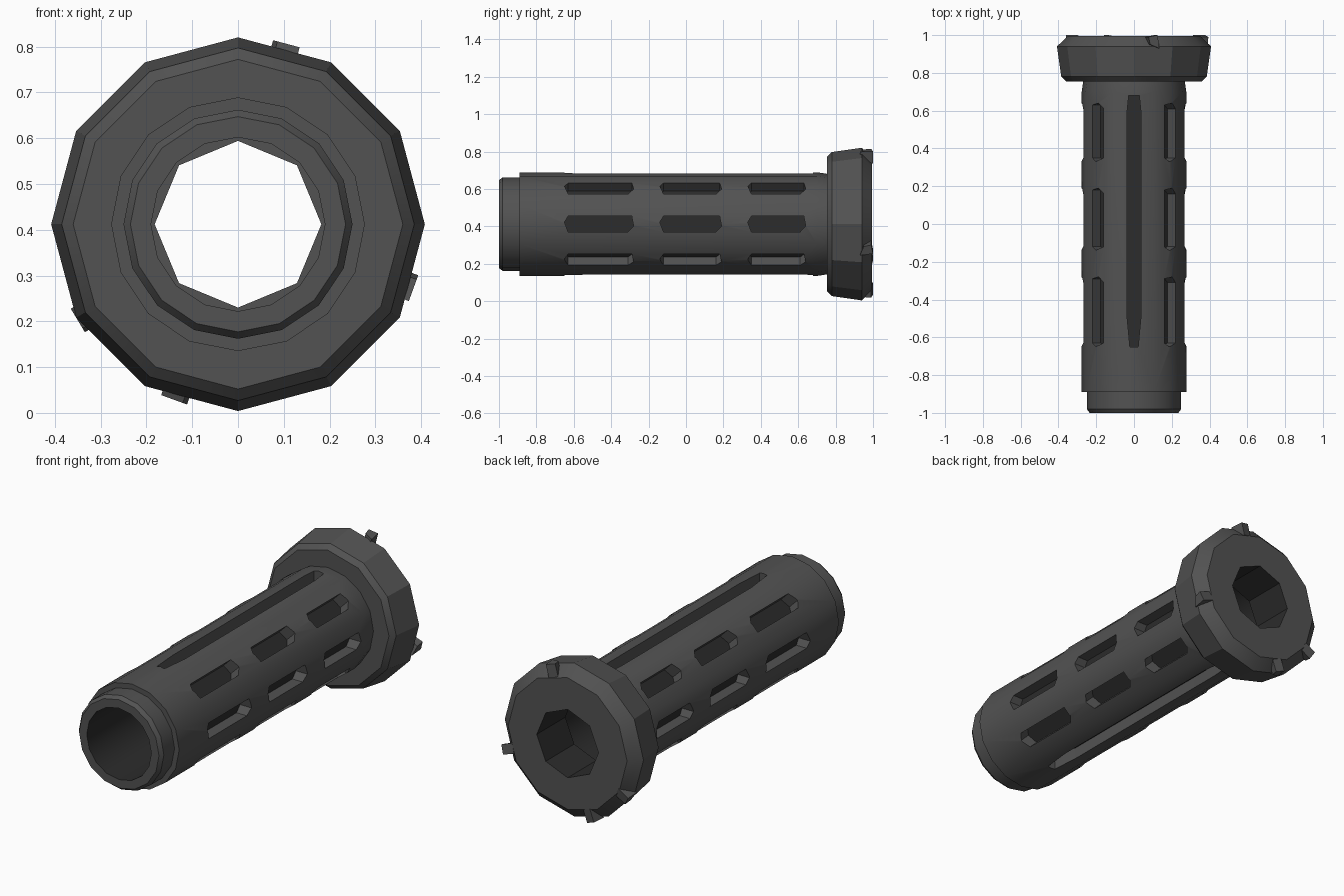
import bpy, bmesh, math
from mathutils import Vector, Matrix

cube = bpy.data.objects.get("Cube")
if cube:
    bpy.data.objects.remove(cube, do_unlink=True)

AXIS_Z = 0.412


def material(name, value):
    m = bpy.data.materials.new(name)
    m.use_nodes = True
    colour = (value, value, value, 1)
    m.diffuse_color = colour
    m.node_tree.nodes["Principled BSDF"].inputs["Base Color"].default_value = colour
    return m


grey = material("dark grey", 0.085)
shade = material("near black", 0.025)


def add_object(name, bm):
    bmesh.ops.recalc_face_normals(bm, faces=bm.faces)
    mesh = bpy.data.meshes.new(name)
    bm.to_mesh(mesh)
    bm.free()
    ob = bpy.data.objects.new(name, mesh)
    bpy.context.collection.objects.link(ob)
    mesh.materials.append(grey)
    mesh.materials.append(shade)
    return ob


def lathe(name, profile, sides):
    """Closed ring turned about the y axis from (radius, y) points."""
    bm = bmesh.new()
    rings = []
    for i in range(sides):
        a = math.tau * i / sides
        rings.append([bm.verts.new((r * math.cos(a), y, AXIS_Z + r * math.sin(a)))
                      for r, y in profile])
    n = len(profile)
    for i in range(sides):
        p, q = rings[i], rings[(i + 1) % sides]
        for j in range(n):
            k = (j + 1) % n
            bm.faces.new((p[j], p[k], q[k], q[j]))
    return add_object(name, bm)


def add_prism(bm, outline, angle, low, high):
    """Extrude a (y, across) outline radially between two radii."""
    out = Vector((math.cos(angle), 0, math.sin(angle)))
    side = Vector((-math.sin(angle), 0, math.cos(angle)))
    centre = Vector((0, 0, AXIS_Z))
    loops = [[bm.verts.new(centre + out * r + side * w + Vector((0, y, 0)))
              for y, w in outline] for r in (low, high)]
    bm.faces.new(loops[0])
    bm.faces.new(loops[1])
    n = len(outline)
    for i in range(n):
        j = (i + 1) % n
        bm.faces.new((loops[0][i], loops[0][j], loops[1][j], loops[1][i]))


def cut(ob, cutter):
    mod = ob.modifiers.new("cut", "BOOLEAN")
    mod.operation = "DIFFERENCE"
    mod.solver = "EXACT"
    mod.object = cutter
    bpy.context.view_layer.objects.active = ob
    bpy.ops.object.modifier_apply(modifier=mod.name)
    bpy.data.objects.remove(cutter, do_unlink=True)


def finish(ob, inner_radius):
    """Darken the bore and slot floors, then smooth the shallow edges."""
    for f in ob.data.polygons:
        c = f.center
        inside = math.hypot(c.x, c.z - AXIS_Z) < inner_radius
        f.material_index = 1 if inside and abs(f.normal.y) < 0.7 else 0
    bpy.ops.object.select_all(action="DESELECT")
    ob.select_set(True)
    bpy.context.view_layer.objects.active = ob
    bpy.ops.object.shade_smooth_by_angle(angle=math.radians(28))


# Hollow sleeve with a stepped front lip
sleeve = lathe("sleeve", [(0.19, -1), (0.235, -1), (0.25, -0.98), (0.25, -0.89),
                          (0.277, -0.89), (0.277, 0.7), (0.262, 0.8), (0.19, 0.8)], 16)

# Slots: three per row, three rows on each flank, one long slot above and below
bm = bmesh.new()
half = 0.042
for flank in (0, math.pi):
    for row in (-1, 0, 1):
        for start, end in ((-0.65, -0.28), (-0.14, 0.19), (0.33, 0.64)):
            outline = [(start + 0.02, -half), (end - 0.03, -half), (end, -0.01),
                       (end - 0.01, half), (start + 0.02, half), (start, 0.01)]
            add_prism(bm, outline, flank + row * math.pi / 4, 0.208, 0.4)
for angle in (math.pi / 2, -math.pi / 2):
    outline = [(-0.65, -0.022), (-0.5, -0.036), (0.6, -0.036), (0.68, -0.028),
               (0.68, 0.028), (0.6, 0.036), (-0.5, 0.036), (-0.65, 0.022)]
    add_prism(bm, outline, angle, 0.208, 0.4)
cut(sleeve, add_object("slot_cutter", bm))
finish(sleeve, 0.217)

# Faceted collar at the back
bm = bmesh.new()
rings = []
for radius, y in ((0.36, 0.755), (0.385, 0.78), (0.408, 0.94), (0.35, 0.995)):
    rings.append([bm.verts.new((radius * math.cos(math.tau * i / 12), y,
                                AXIS_Z + radius * math.sin(math.tau * i / 12)))
                  for i in range(12)])
bm.faces.new(rings[0])
bm.faces.new(rings[-1])
for p, q in zip(rings, rings[1:]):
    for i in range(12):
        j = (i + 1) % 12
        bm.faces.new((p[i], p[j], q[j], q[i]))
collar = add_object("collar", bm)

# Eight-sided opening through the collar
bm = bmesh.new()
bmesh.ops.create_cone(bm, cap_ends=True, segments=8, radius1=0.182, radius2=0.182, depth=1,
                      matrix=Matrix.Translation((0, 0.9, AXIS_Z))
                      @ Matrix.Rotation(math.pi / 2, 4, "X"))
cut(collar, add_object("opening_cutter", bm))
finish(collar, 0.2)

# Small chips on the collar rim
bm = bmesh.new()
for degrees in (75, -20, 211, 250):
    add_prism(bm, [(0.93, -0.03), (1.0, -0.02), (0.99, 0.03), (0.95, 0.02)],
              math.radians(degrees), 0.34, 0.408)
chips = add_object("rim_chips", bm)
finish(chips, 0)
